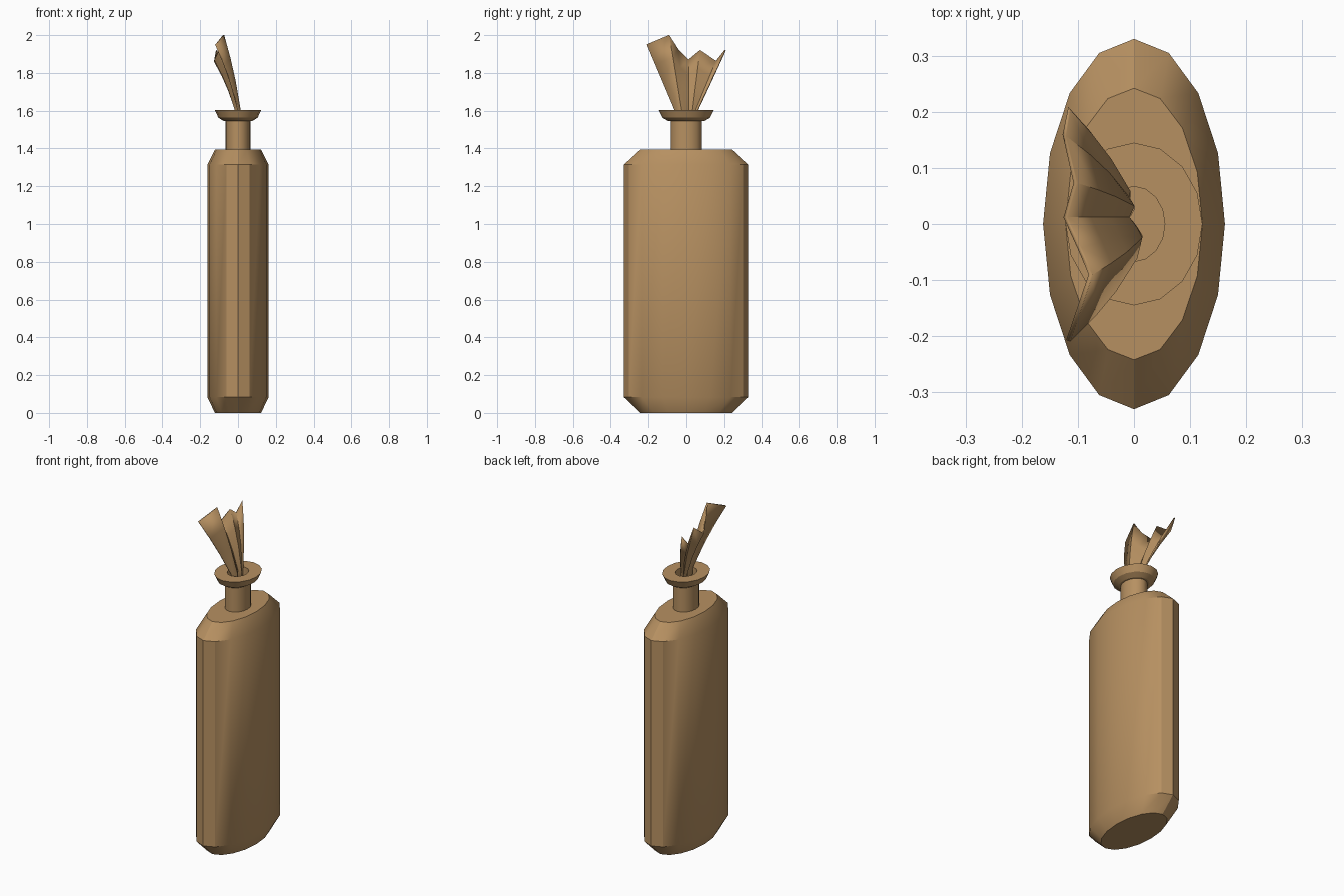
import bpy, bmesh, math

if "Cube" in bpy.data.objects:
    bpy.data.objects.remove(bpy.data.objects["Cube"])

mat = bpy.data.materials.new("tan")
mat.diffuse_color = (0.47, 0.28, 0.12, 1)
mat.use_nodes = True
mat.node_tree.nodes["Principled BSDF"].inputs["Base Color"].default_value = mat.diffuse_color


def finish(name, bm):
    bmesh.ops.recalc_face_normals(bm, faces=bm.faces)
    me = bpy.data.meshes.new(name)
    bm.to_mesh(me)
    bm.free()
    ob = bpy.data.objects.new(name, me)
    bpy.context.collection.objects.link(ob)
    me.materials.append(mat)
    bpy.ops.object.select_all(action='DESELECT')
    ob.select_set(True)
    bpy.context.view_layer.objects.active = ob
    bpy.ops.object.shade_smooth_by_angle(angle=math.radians(30))
    return ob


def oval_lathe(name, profile, n=16, closed=False):
    """Stack elliptical rings (rx, ry, z); cap the ends or join them in a loop."""
    bm = bmesh.new()
    rings = []
    for rx, ry, z in profile:
        rings.append([bm.verts.new((rx * math.cos(2 * math.pi * i / n),
                                    ry * math.sin(2 * math.pi * i / n), z))
                      for i in range(n)])
    pairs = list(zip(rings, rings[1:]))
    if closed:
        pairs.append((rings[-1], rings[0]))
    else:
        bm.faces.new(rings[0])
        bm.faces.new(rings[-1])
    for a, b in pairs:
        for i in range(n):
            j = (i + 1) % n
            bm.faces.new((a[i], a[j], b[j], b[i]))
    return finish(name, bm)


# Flat oval bottle body with bevelled shoulders
oval_lathe("bottle_body", [(.122, .242, 0), (.162, .33, .083),
                           (.162, .33, 1.315), (.122, .242, 1.395)])

# Hollow neck with flared lip
oval_lathe("bottle_neck", [(.065, .082, 1.395), (.065, .082, 1.545),
                           (.075, .095, 1.545), (.104, .126, 1.563),
                           (.122, .145, 1.603), (.055, .067, 1.603),
                           (.055, .067, 1.395)], closed=True)

# Pleated rag: each column runs from its base (x, y) to its tip (x, y, z)
columns = [((.002, -.060), (-.117, -.208, 1.95)),
           ((.011, -.025), (-.077, -.090, 2.0)),
           ((.002, -.008), (-.096, -.045, 1.925)),
           ((-.012, .012), (-.122, .012, 1.87)),
           ((-.003, .032), (-.104, .073, 1.92)),
           ((-.012, .047), (-.124, .158, 1.862)),
           ((-.010, .060), (-.115, .206, 1.92))]
bm = bmesh.new()
grid = []
for (bx, by), (tx, ty, tz) in columns:
    col = [bm.verts.new((bx, by * .8, 1.42)), bm.verts.new((bx, by, 1.6))]
    for t in (.4, .7, 1):
        sag = t - .35 * t * (1 - t)
        col.append(bm.verts.new((bx + (tx - bx) * sag, by + (ty - by) * t,
                                 1.6 + (tz - 1.6) * t)))
    grid.append(col)
for a, b in zip(grid, grid[1:]):
    for k in range(len(a) - 1):
        bm.faces.new((a[k], b[k], b[k + 1], a[k + 1]))
rag = finish("rag", bm)
sol = rag.modifiers.new("thickness", 'SOLIDIFY')
sol.thickness = .008
sol.offset = 0
